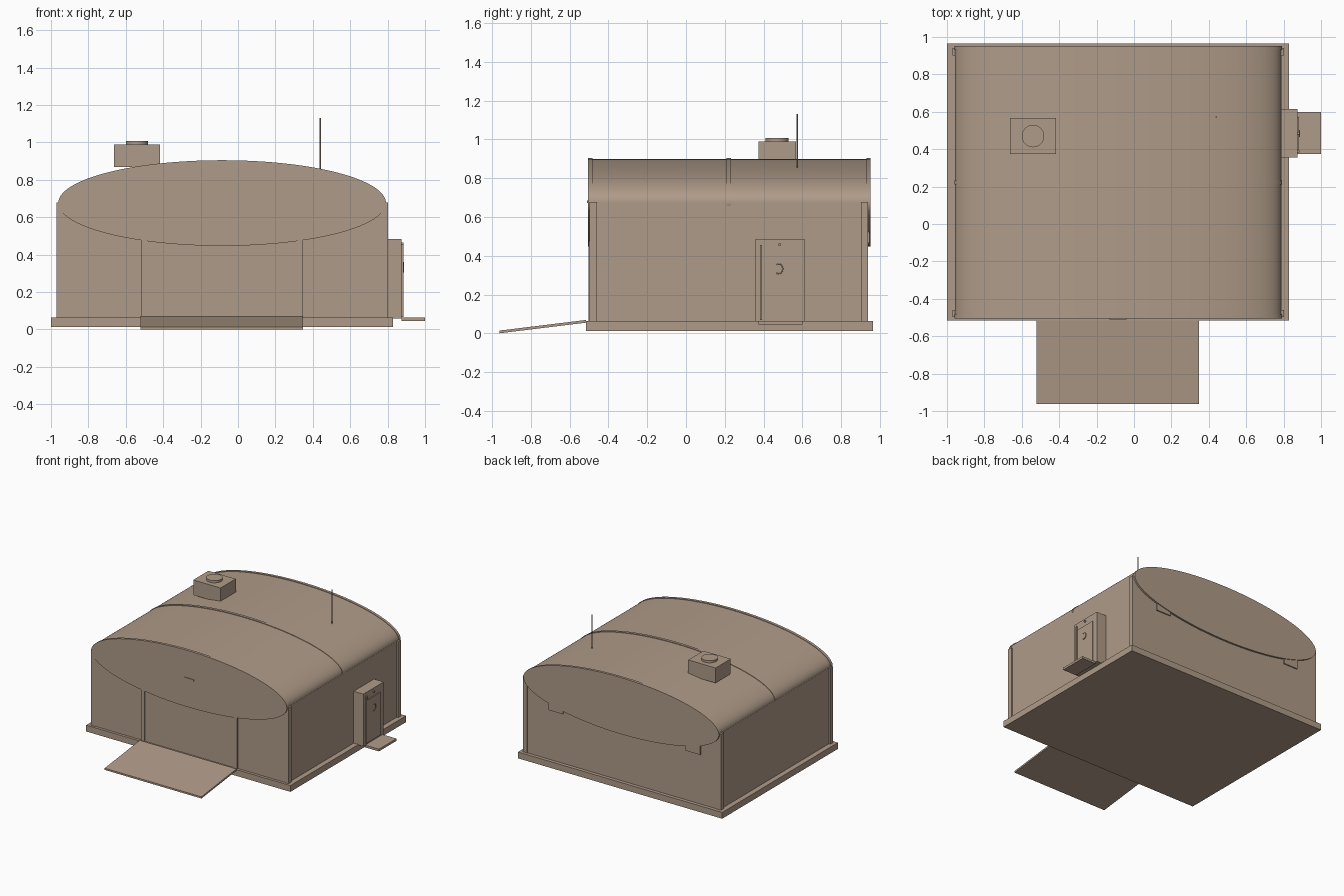
import bpy, math
from mathutils import Vector

if "Cube" in bpy.data.objects:
    bpy.data.objects.remove(bpy.data.objects["Cube"])

tan = bpy.data.materials.new("warm_tan")
tan.diffuse_color = (0.43, 0.33, 0.25, 1)
tan.use_nodes = True
tan.node_tree.nodes["Principled BSDF"].inputs["Base Color"].default_value = tan.diffuse_color


def finish(ob, name):
    ob.name = name
    ob.data.name = name
    ob.data.materials.clear()
    ob.data.materials.append(tan)
    return ob


def box(name, x, y, z):
    """Box from (min, max) pairs on each axis."""
    bpy.ops.mesh.primitive_cube_add(size=1)
    ob = bpy.context.object
    for v in ob.data.vertices:
        v.co = [a[0] if c < 0 else a[1] for a, c in zip((x, y, z), v.co)]
    return finish(ob, name)


def cylinder(name, centre, rx, ry, depth, rot=(0, 0, 0), sides=32):
    bpy.ops.mesh.primitive_cylinder_add(vertices=sides, radius=1, depth=depth,
                                        location=centre, rotation=rot)
    ob = bpy.context.object
    ob.scale = (rx, ry, 1)
    bpy.ops.object.transform_apply(location=True, rotation=True, scale=True)
    bpy.ops.object.shade_smooth_by_angle(angle=math.radians(40))
    return finish(ob, name)


def disc_along_y(name, y, rx, rz):
    return cylinder(name, (CX, (y[0] + y[1]) / 2, 0.676), rx, rz,
                    y[1] - y[0], (math.pi / 2, 0, 0), 128)


CX = -0.085  # centre line of the building

# Foundation and walls
box("foundation", (-1, 0.83), (-0.515, 0.965), (0.012, 0.063))
box("walls", (-0.958, 0.788), (-0.493, 0.937), (0.06, 0.676))

# Curved roof with three ribs; the end ribs close the gables
disc_along_y("roof", (-0.495, 0.945), 0.872, 0.224)
for name, y in (("front", (-0.505, -0.483)), ("middle", (0.21, 0.232)),
                ("back", (0.931, 0.952))):
    disc_along_y(name + "_roof_rib", y, 0.876, 0.229)

# Corner posts
for sx, x in (("left", (-0.971, -0.935)), ("right", (0.765, 0.801))):
    for sy, y in (("front", (-0.497, -0.46)), ("back", (0.902, 0.94))):
        box(f"{sy}_{sx}_corner_post", x, y, (0.06, 0.678))

# Large front door: frame posts, lintel, panel and lamp plate
for side, x in (("left", (-0.515, -0.487)), ("right", (0.317, 0.345))):
    box(side + "_door_post", x, (-0.503, -0.48), (0.06, 0.68))
box("front_door_lintel", (-0.515, 0.345), (-0.503, -0.48), (0.66, 0.68))
box("front_door_panel", (-0.487, 0.317), (-0.496, -0.48), (0.063, 0.66))
box("front_lamp_plate", (-0.13, -0.04), (-0.51, -0.5), (0.672, 0.684))

# Sloping ramp
ramp = box("ramp", (-0.52, 0.347), (-0.963, -0.515), (0, 0.014))
for v in ramp.data.vertices:
    v.co.z += 0.055 * (v.co.y + 0.963) / 0.448

# Side entrance
box("entrance_porch", (0.78, 0.875), (0.355, 0.615), (0.06, 0.483))
box("entrance_door", (0.87, 0.882), (0.397, 0.572), (0.075, 0.42))
box("entrance_door_trim", (0.87, 0.886), (0.382, 0.392), (0.068, 0.455))
box("entrance_step", (0.875, 1.0), (0.375, 0.6), (0.045, 0.063))
cylinder("entrance_lamp", (0.878, 0.483, 0.458), 0.008, 0.008, 0.016,
         (0, math.pi / 2, 0), 16)

# Curved door handle
curve = bpy.data.curves.new("door_handle", "CURVE")
curve.dimensions = "3D"
curve.bevel_depth = 0.003
curve.bevel_resolution = 1
spline = curve.splines.new("POLY")
spline.points.add(10)
for i, p in enumerate(spline.points):
    a = math.radians(-120 + 24 * i)
    p.co = (0.885, 0.478 + 0.022 * math.cos(a), 0.333 + 0.026 * math.sin(a), 1)
curve.materials.append(tan)
bpy.context.collection.objects.link(bpy.data.objects.new("door_handle", curve))

# Roof ventilation unit and aerial
box("roof_vent_unit", (-0.662, -0.417), (0.373, 0.567), (0.868, 0.99))
cylinder("roof_vent_cap", (-0.54, 0.47, 0.995), 0.06, 0.06, 0.024)
cylinder("aerial", (0.44, 0.573, 0.993), 0.004, 0.004, 0.276, sides=12)

# Rear vents, tucked under the gable
for side, x in (("left", (-0.79, -0.66)), ("right", (0.44, 0.57))):
    box(side + "_rear_vent", x, (0.93, 0.946), (0.465, 0.6))
